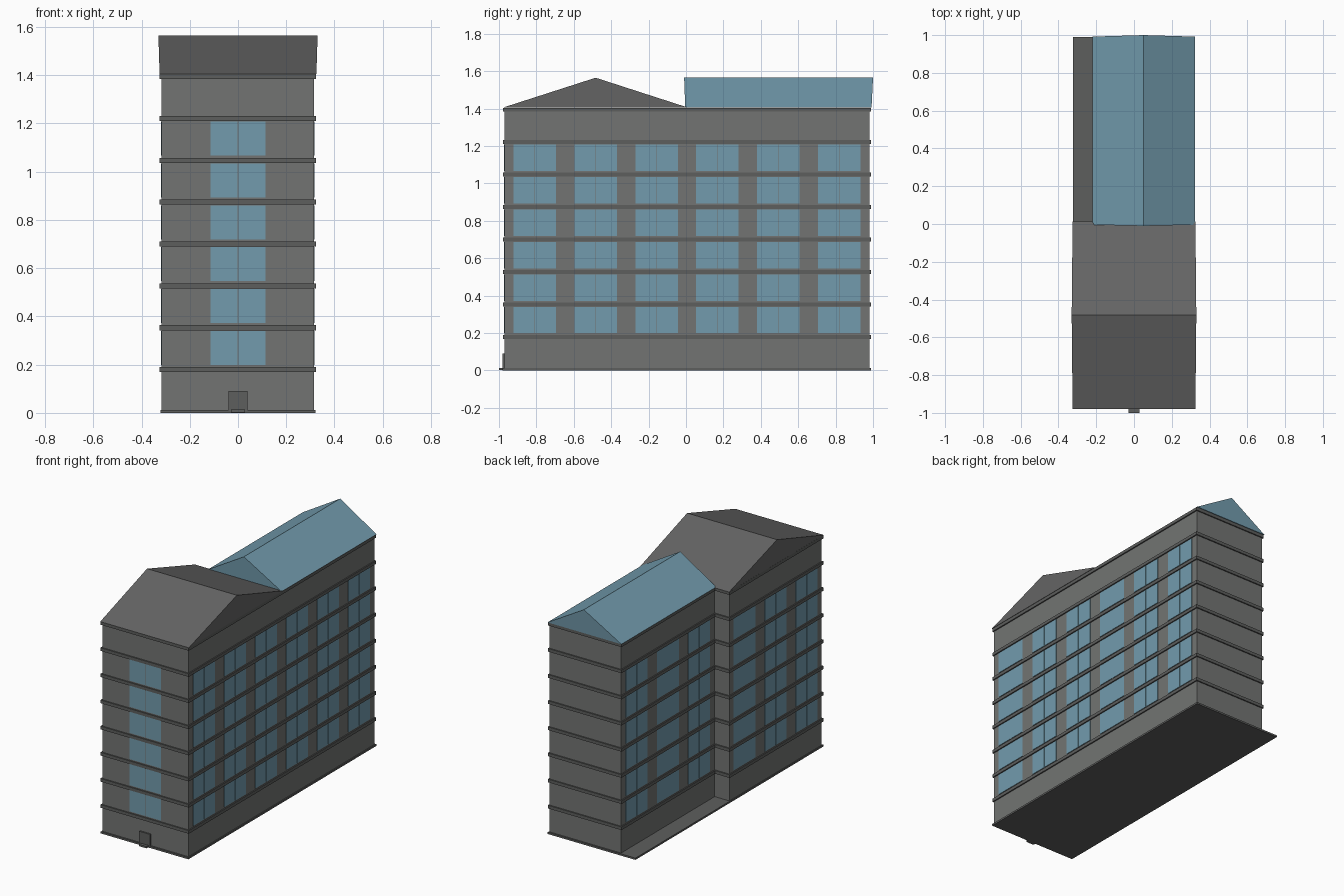
import bpy, bmesh

if "Cube" in bpy.data.objects:
    bpy.data.objects.remove(bpy.data.objects["Cube"])


def material(name, r, g, b):
    m = bpy.data.materials.new(name)
    m.diffuse_color = (r, g, b, 1)
    m.use_nodes = True
    m.node_tree.nodes["Principled BSDF"].inputs["Base Color"].default_value = m.diffuse_color
    return m


WALL = material("wall_grey", 0.17, 0.175, 0.17)
TRIM = material("trim_grey", 0.11, 0.113, 0.11)
ROOF = material("roof_grey", 0.13, 0.13, 0.13)
BLUE = material("glass_blue", 0.17, 0.33, 0.42)


def finish(name, bm, mat):
    bmesh.ops.recalc_face_normals(bm, faces=bm.faces)
    me = bpy.data.meshes.new(name)
    bm.to_mesh(me)
    bm.free()
    me.materials.append(mat)
    ob = bpy.data.objects.new(name, me)
    bpy.context.collection.objects.link(ob)


def boxes(name, ranges, mat):
    """One object from boxes given as (x0, x1, y0, y1, z0, z1)."""
    bm = bmesh.new()
    for x0, x1, y0, y1, z0, z1 in ranges:
        for v in bmesh.ops.create_cube(bm, size=1)["verts"]:
            v.co = (x0 if v.co.x < 0 else x1, y0 if v.co.y < 0 else y1,
                    z0 if v.co.z < 0 else z1)
    finish(name, bm, mat)


def gable(name, tri_a, tri_b, mat):
    """Closed gable roof between two end triangles."""
    bm = bmesh.new()
    a = [bm.verts.new(p) for p in tri_a]
    b = [bm.verts.new(p) for p in tri_b]
    bm.faces.new(a)
    bm.faces.new(b)
    for i in range(3):
        j = (i + 1) % 3
        bm.faces.new((a[i], a[j], b[j], b[i]))
    finish(name, bm, mat)


STOREY = 0.1735
FLOORS = [0.169 + i * STOREY for i in range(8)]   # underside of each band
EAVE, TOP = 1.405, 1.565
# wing footprints: x0, x1, y0, y1
WINGS = {"front": (-0.317, 0.315, -0.97, -0.001),
         "rear": (-0.21, 0.315, 0.001, 0.98)}

# ground slab
boxes("base_slab", [(-0.322, 0.322, -0.98, 0.99, 0, 0.012)], TRIM)


def panes(axis, surface, out, centre, width):
    """A column of paired panes on a wall facing along the given axis."""
    result = []
    t0, t1 = sorted((surface - out * 0.01, surface + out * 0.003))
    for z in FLOORS[:6]:
        for s in (-1, 1):
            a, b = sorted((centre + s * 0.002, centre + s * width / 2))
            span = (t0, t1, a, b) if axis == "x" else (a, b, t0, t1)
            result.append((*span, z + 0.03, z + 0.171))
    return result


# walls, floor bands and side windows for both wings
for wing, (x0, x1, y0, y1) in WINGS.items():
    boxes(wing + "_walls", [(x0, x1, y0, y1, 0.01, 1.39)], WALL)
    e = 0.008
    boxes(wing + "_floor_bands",
          [(x0 - e, x1 + e, y0 - e, y1 + e, z, z + 0.021) for z in FLOORS], TRIM)
    mid = -0.483 if wing == "front" else 0.493
    glass = []
    for k in (-1, 0, 1):
        for surface, out in ((x0, -1), (x1, 1)):
            glass += panes("x", surface, out, mid + k * 0.326, 0.227)
    if wing == "front":
        glass += panes("y", y0, -1, 0, 0.23)
    boxes(wing + "_windows", glass, BLUE)

# entrance
boxes("door", [(-0.04, 0.04, -0.98, -0.965, 0.01, 0.09)], TRIM)
boxes("door_step", [(-0.028, 0.028, -1.0, -0.965, 0.002, 0.014)], TRIM)

# front roof: ridge across the building
gable("front_roof", *[[(s * 0.325, -0.98, EAVE), (s * 0.33, -0.483, TOP),
                       (s * 0.325, 0.012, EAVE)] for s in (-1, 1)], ROOF)
# rear roof: ridge along the building
gable("rear_roof", *[[(-0.22, y, EAVE), (0.05, y + d, TOP), (0.322, y, EAVE)]
                     for y, d in ((-0.004, -0.006), (0.992, 0.008))], BLUE)
